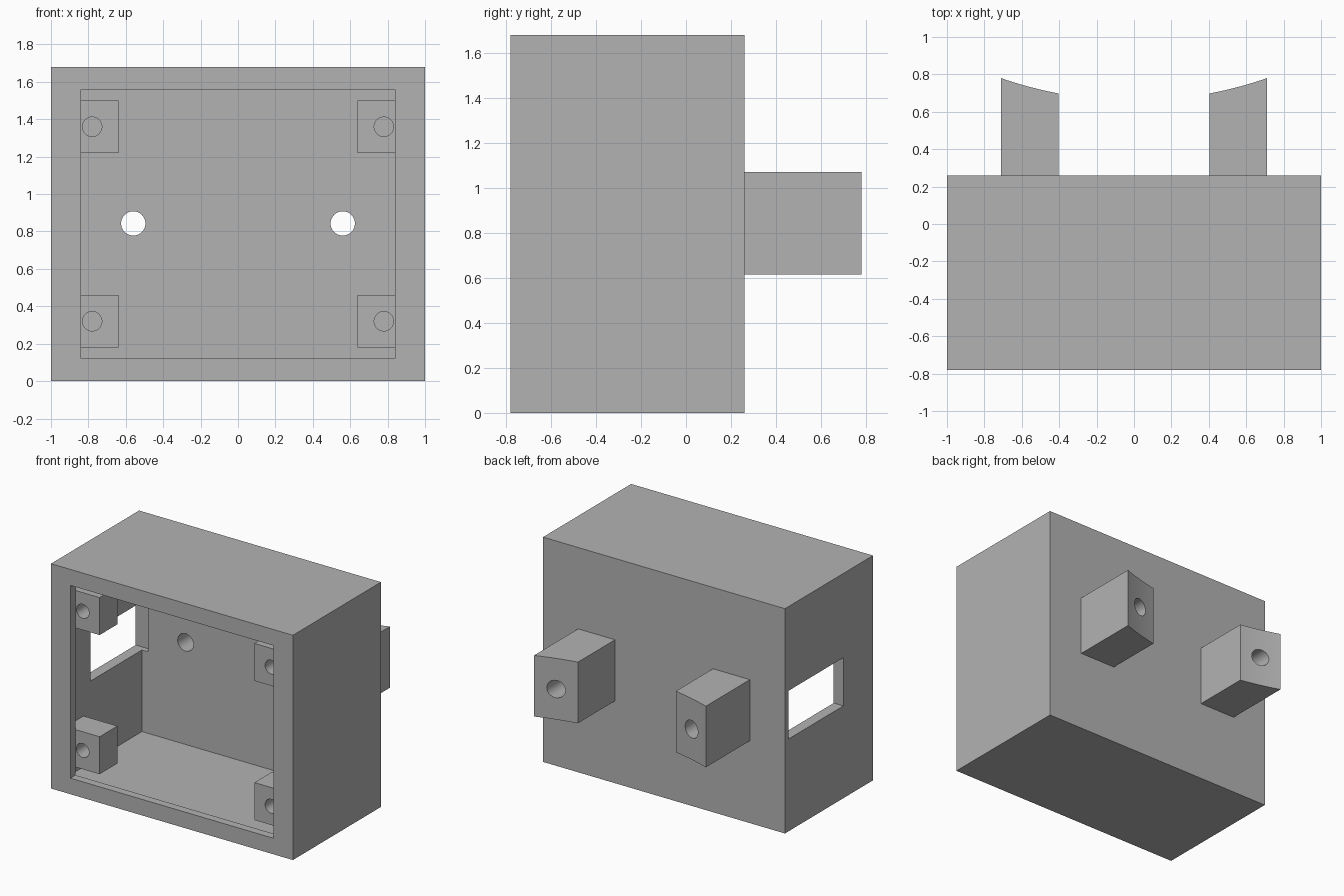
import bpy, bmesh, math
from mathutils import Matrix, Vector

if "Cube" in bpy.data.objects:
    bpy.data.objects.remove(bpy.data.objects["Cube"], do_unlink=True)

GREY = (0.45, 0.45, 0.45, 1.0)
mat = bpy.data.materials.new("plain grey")
mat.use_nodes = True
mat.diffuse_color = GREY
mat.node_tree.nodes["Principled BSDF"].inputs["Base Color"].default_value = GREY


def make_object(name, bm):
    bmesh.ops.recalc_face_normals(bm, faces=bm.faces)
    mesh = bpy.data.meshes.new(name)
    bm.to_mesh(mesh)
    bm.free()
    mesh.materials.append(mat)
    obj = bpy.data.objects.new(name, mesh)
    bpy.context.scene.collection.objects.link(obj)
    return obj


def box(name, low, high):
    low, high = Vector(low), Vector(high)
    bm = bmesh.new()
    bmesh.ops.create_cube(bm, size=1)
    bmesh.ops.scale(bm, vec=high - low, verts=bm.verts)
    bmesh.ops.translate(bm, vec=(low + high) / 2, verts=bm.verts)
    return make_object(name, bm)


def bore(x, z, radius, y0, y1):
    """Round cutter running along y."""
    bm = bmesh.new()
    place = Matrix.Translation((x, (y0 + y1) / 2, z)) @ Matrix.Rotation(math.pi / 2, 4, "X")
    bmesh.ops.create_cone(bm, cap_ends=True, segments=48, radius1=radius,
                          radius2=radius, depth=y1 - y0, matrix=place)
    return make_object("bore_cutter", bm)


def cut(obj, cutters):
    """Subtract each cutter, bake the result and shade it."""
    for cutter in cutters:
        mod = obj.modifiers.new("cut", "BOOLEAN")
        mod.operation, mod.solver, mod.object = "DIFFERENCE", "EXACT", cutter
    bpy.context.view_layer.update()
    graph = bpy.context.evaluated_depsgraph_get()
    baked = bpy.data.meshes.new_from_object(obj.evaluated_get(graph))
    obj.modifiers.clear()
    obj.data = baked
    for cutter in cutters:
        bpy.data.objects.remove(cutter, do_unlink=True)
    bpy.ops.object.select_all(action="DESELECT")
    obj.select_set(True)
    bpy.context.view_layer.objects.active = obj
    bpy.ops.object.shade_smooth_by_angle(angle=math.radians(30))


FRONT, BACK, TOP = -0.78, 0.26, 1.68
WALL, LIP = 0.08, 0.06
ARM_X, ARM_Z, ARM_HOLE = 0.56, 0.843, 0.065

# Case: hollow box with a front lip, a side window and two back holes
case = box("case", (-1, FRONT, 0), (1, BACK, TOP))
cut(case, [
    box("cavity_cutter", (WALL - 1, FRONT + LIP, WALL), (1 - WALL, BACK - WALL, TOP - WALL)),
    box("opening_cutter", (-0.84, FRONT - 0.1, 0.12), (0.84, FRONT + 0.2, 1.56)),
    box("window_cutter", (-1.1, -0.43, 0.69), (-0.87, 0.22, 1.05)),
    bore(-ARM_X, ARM_Z, ARM_HOLE, 0, 0.5),
    bore(ARM_X, ARM_Z, ARM_HOLE, 0, 0.5),
])

for side, s in (("left", 1), ("right", -1)):
    # Screw posts on the side walls, just behind the lip
    for level, z in (("lower", 0.32), ("upper", 1.36)):
        xs = sorted((s * 0.64, s * (1 - WALL)))
        post = box(f"{level}_{side}_screw_post", (xs[0], FRONT + LIP, z - 0.14),
                   (xs[1], FRONT + LIP + 0.21, z + 0.14))
        cut(post, [bore(s * 0.78, z, 0.052, FRONT, FRONT + 0.4)])

    # Mounting arm: block whose end follows a wide concave arc
    radius, centre = 2.17, 2.83
    steps = [0.405 + 0.305 * i / 12 for i in range(13)]
    outline = [(x, centre - math.sqrt(radius ** 2 - x * x)) for x in steps]
    outline += [(steps[-1], BACK), (steps[0], BACK)]
    bm = bmesh.new()
    base = bm.faces.new([bm.verts.new((s * x, y, 0.615)) for x, y in outline])
    raised = bmesh.ops.extrude_face_region(bm, geom=[base])["geom"]
    bmesh.ops.translate(bm, vec=(0, 0, 0.457),
                        verts=[v for v in raised if isinstance(v, bmesh.types.BMVert)])
    arm = make_object(f"{side}_mounting_arm", bm)
    cut(arm, [bore(s * ARM_X, ARM_Z, ARM_HOLE, 0, 1)])
